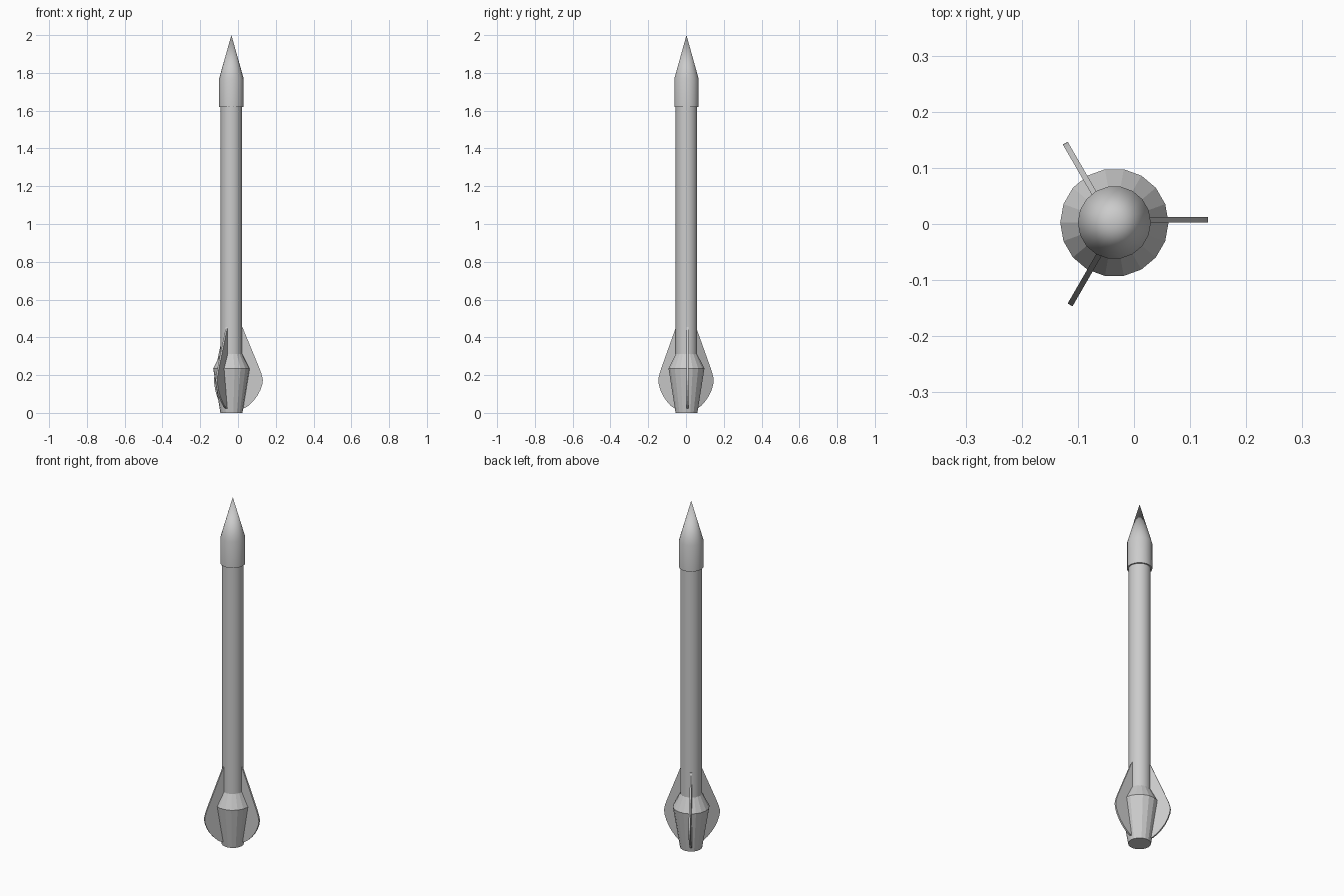
import bpy, bmesh, math

if "Cube" in bpy.data.objects:
    bpy.data.objects.remove(bpy.data.objects["Cube"])

CX, CY = -0.035, 0.0025  # rocket axis


def finish(name, bm, smooth=False):
    bmesh.ops.recalc_face_normals(bm, faces=bm.faces)
    mesh = bpy.data.meshes.new(name)
    bm.to_mesh(mesh)
    bm.free()
    obj = bpy.data.objects.new(name, mesh)
    bpy.context.collection.objects.link(obj)
    obj.location = (CX, CY, 0)
    if smooth:
        bpy.context.view_layer.objects.active = obj
        obj.select_set(True)
        bpy.ops.object.shade_smooth_by_angle(angle=math.radians(30))
        obj.select_set(False)
    return obj


def lathe(name, profile, sides, smooth=False):
    """Closed solid of revolution from (radius, z) points, bottom to top."""
    bm = bmesh.new()
    rings = []
    for r, z in profile:
        n = sides if r > 0 else 1
        rings.append([bm.verts.new((r * math.cos(math.tau * i / sides),
                                    r * math.sin(math.tau * i / sides), z))
                      for i in range(n)])
    for a, b in zip(rings, rings[1:]):
        for i in range(sides):
            j = (i + 1) % sides
            if len(b) == 1:
                bm.faces.new((a[i], a[j], b[0]))
            else:
                bm.faces.new((a[i], a[j], b[j], b[i]))
    for ring in (rings[0], rings[-1]):
        if len(ring) > 1:
            bm.faces.new(ring)
    return finish(name, bm, smooth)


# Long body tube
lathe("body_tube", [(0.057, 0), (0.057, 1.64)], 36, True)

# Nose cone with its wider collar
lathe("nose_cone", [(0.065, 1.62), (0.065, 1.77), (0, 2.0)], 18, True)

# Flared tail section
lathe("tail_cone", [(0.0585, 0), (0.0965, 0.235), (0.057, 0.312)], 18)

# Three rounded fins, outline in (radius, z)
FIN = [(0.045, 0.455), (0.058, 0.455), (0.149, 0.235), (0.159, 0.208),
       (0.165, 0.185), (0.1665, 0.172), (0.163, 0.148), (0.153, 0.12),
       (0.137, 0.09), (0.116, 0.063), (0.093, 0.04), (0.07, 0.025),
       (0.045, 0.02)]
for k in range(3):
    bm = bmesh.new()
    face = bm.faces.new([bm.verts.new((r, 0, z)) for r, z in FIN])
    ext = bmesh.ops.extrude_face_region(bm, geom=[face])
    bmesh.ops.translate(bm, vec=(0, 0.01, 0), verts=[
        v for v in ext["geom"] if isinstance(v, bmesh.types.BMVert)])
    if not face.is_valid or len(bm.faces) < len(FIN) + 2:
        bm.faces.new([v for v in face.verts])
    fin = finish(f"fin_{k + 1}", bm)
    fin.rotation_euler.z = k * math.tau / 3
